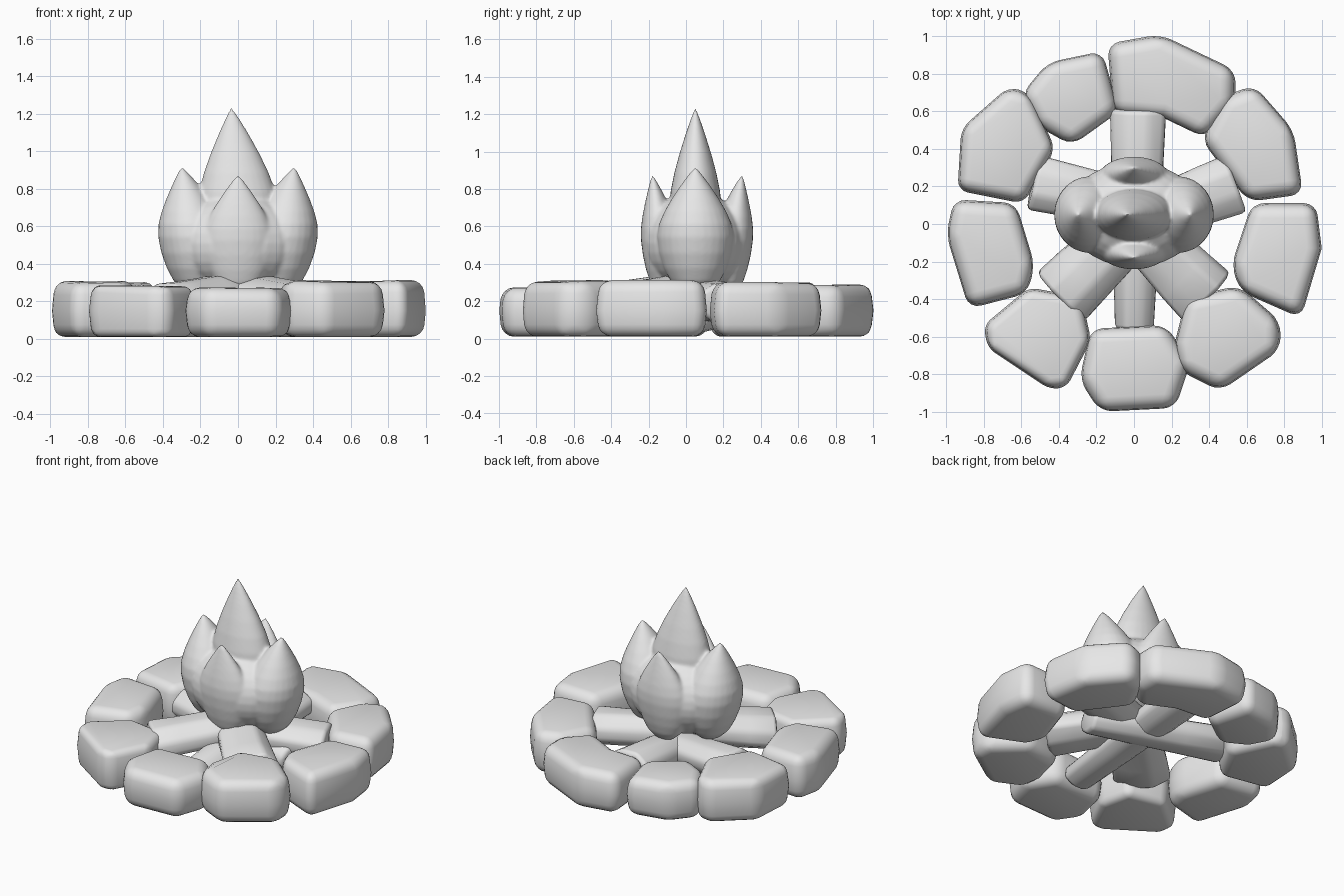
import bpy
import bmesh
import math
import random
from mathutils import Vector

random.seed(4)
if "Cube" in bpy.data.objects:
    bpy.data.objects.remove(bpy.data.objects["Cube"])

grey = bpy.data.materials.new("plain_grey")
grey.use_nodes = True
grey.diffuse_color = (0.8, 0.8, 0.8, 1)
grey.node_tree.nodes["Principled BSDF"].inputs["Base Color"].default_value = grey.diffuse_color


def finish(name, bm):
    """Turn a bmesh into a smooth shaded grey object."""
    bmesh.ops.recalc_face_normals(bm, faces=bm.faces)
    for face in bm.faces:
        face.smooth = True
    mesh = bpy.data.meshes.new(name)
    bm.to_mesh(mesh)
    bm.free()
    mesh.materials.append(grey)
    obj = bpy.data.objects.new(name, mesh)
    bpy.context.collection.objects.link(obj)
    return obj


def skin(bm, rings):
    """Bridge rings of points with quads and close both ends."""
    loops = [[bm.verts.new(p) for p in ring] for ring in rings]
    count = len(loops[0])
    for low, high in zip(loops, loops[1:]):
        for i in range(count):
            j = (i + 1) % count
            bm.faces.new((low[i], low[j], high[j], high[i]))
    bm.faces.new(loops[0][::-1])
    bm.faces.new(loops[-1])


def round_edges(bm, width, segments):
    bm.normal_update()
    sharp = [e for e in bm.edges if e.calc_face_angle(0) > 0.45]
    bmesh.ops.bevel(bm, geom=sharp, offset=width, segments=segments,
                    profile=0.5, affect='EDGES', clamp_overlap=True)


def stone(name, top, outline):
    """Rounded rock extruded from its plan outline."""
    centre = sum((Vector(p) for p in outline), Vector((0, 0))) / len(outline)
    lift = [random.uniform(-0.012, 0.006) for _ in outline]
    rings = []
    for z, scale in ((0.01, 0.95), (0.15, 1.005), (top, 0.95)):
        ring = []
        for point, bump in zip(outline, lift):
            p = centre + (Vector(point) - centre) * scale
            ring.append((p.x, p.y, z + (bump if z == top else 0)))
        rings.append(ring)
    bm = bmesh.new()
    skin(bm, rings)
    round_edges(bm, 0.065, 4)
    finish(name, bm)


def log(name, start, end, widths, heights):
    """Rough eight sided log, flattened and tapered along its length."""
    a, b = Vector(start), Vector(end)
    along = (b - a).normalized()
    side = along.cross(Vector((0, 0, 1))).normalized()
    up = side.cross(along)
    wobble = [random.uniform(0.93, 1.07) for _ in range(8)]
    rings = []
    for t in (0, 0.33, 0.66, 1):
        w = widths[0] + (widths[1] - widths[0]) * t
        h = heights[0] + (heights[1] - heights[0]) * t
        ring = []
        for i, k in enumerate(wobble):
            angle = math.tau * (i + 0.5) / 8
            k *= random.uniform(0.97, 1.03)
            ring.append(a.lerp(b, t) + side * math.cos(angle) * w * k
                        + up * math.sin(angle) * h * k)
        rings.append(ring)
    bm = bmesh.new()
    skin(bm, rings)
    round_edges(bm, 0.025, 2)
    finish(name, bm)


# Height fraction and radius fraction shared by every tongue of fire
FLAME = ((0, 0.12), (0.03, 0.38), (0.1, 0.64), (0.2, 0.82), (0.32, 0.95),
         (0.45, 1), (0.55, 0.95), (0.65, 0.81), (0.75, 0.62),
         (0.85, 0.4), (0.93, 0.21), (1, 0.03))


def tongue(bm, centre, radii, lean, tip):
    """Teardrop tongue whose axis curves outward toward the tip."""
    base, sides = 0.24, 28
    rings = []
    for t, r in FLAME:
        x = centre[0] + lean[0] * t * t
        y = centre[1] + lean[1] * t * t
        rings.append([(x + math.cos(math.tau * i / sides) * r * radii[0],
                       y + math.sin(math.tau * i / sides) * r * radii[1],
                       base + (tip - base) * t) for i in range(sides)])
    skin(bm, rings)


# Ring of stones
stone("front_stone", 0.28, [(-.29, -.83), (-.23, -.56), (.17, -.54), (.3, -.74), (.22, -.98), (-.18, -1.0)])
stone("front_left_stone", 0.31, [(.22, -.63), (.28, -.39), (.56, -.33), (.78, -.52), (.78, -.67), (.46, -.89), (.24, -.78)])
stone("left_stone", 0.31, [(.52, -.22), (.63, .11), (.97, .11), (1.0, -.13), (.89, -.5), (.57, -.36)])
stone("back_left_stone", 0.3, [(.36, .45), (.48, .68), (.64, .74), (.85, .5), (.9, .16), (.61, .12)])
stone("back_stone", 0.29, [(-.11, .59), (-.14, .96), (.14, 1.01), (.54, .82), (.54, .64), (.38, .46), (.15, .57)])
stone("back_middle_stone", 0.275, [(-.6, .69), (-.46, .86), (-.17, .92), (-.08, .6), (-.33, .42), (-.51, .52)])
stone("back_right_stone", 0.3, [(-.42, .4), (-.56, .7), (-.67, .73), (-.92, .51), (-.94, .18), (-.59, .11)])
stone("right_stone", 0.31, [(-.53, -.22), (-.63, .11), (-.96, .13), (-1.0, -.06), (-.88, -.45), (-.57, -.37)])
stone("front_right_stone", 0.285, [(-.23, -.62), (-.28, -.39), (-.56, -.34), (-.8, -.54), (-.78, -.66), (-.45, -.88), (-.36, -.87)])

# Crossed logs: two long ones leaning through the middle, three shorter
log("long_back_log", (.02, .61, .2), (0, -.56, .09), (.16, .11), (.1, .09))
log("long_right_log", (-.54, .22, .19), (.4, .02, .11), (.17, .11), (.11, .09))
log("back_left_log", (.54, .22, .19), (.02, .02, .21), (.17, .14), (.11, .11))
for side, label in ((1, "left"), (-1, "right")):
    log("front_" + label + "_log", (side * .39, -.39, .18), (side * .02, -.02, .245),
        (.19, .16), (.12, .11))

# Fire: rounded body and five tongues, fused into one softly creased skin
fire = bmesh.new()
body = bmesh.ops.create_uvsphere(fire, u_segments=28, v_segments=16, radius=1)
bmesh.ops.scale(fire, vec=(.36, .28, .27), verts=body["verts"])
bmesh.ops.translate(fire, vec=(0, .05, .51), verts=body["verts"])
tongue(fire, (.01, .05), (.215, .14), (-.045, 0), 1.23)
for side in (1, -1):
    tongue(fire, (side * .22, .05), (.19, .205), (side * .08, 0), .915)
tongue(fire, (0, -.125), (.19, .105), (0, -.055), .875)
tongue(fire, (0, .235), (.19, .11), (0, .065), .875)
flames = finish("flames", fire)
fuse = flames.modifiers.new("fuse", 'REMESH')
fuse.mode = 'VOXEL'
fuse.voxel_size = 0.01
fuse.use_smooth_shade = True
soften = flames.modifiers.new("soften", 'SMOOTH')
soften.factor = 0.5
soften.iterations = 8
